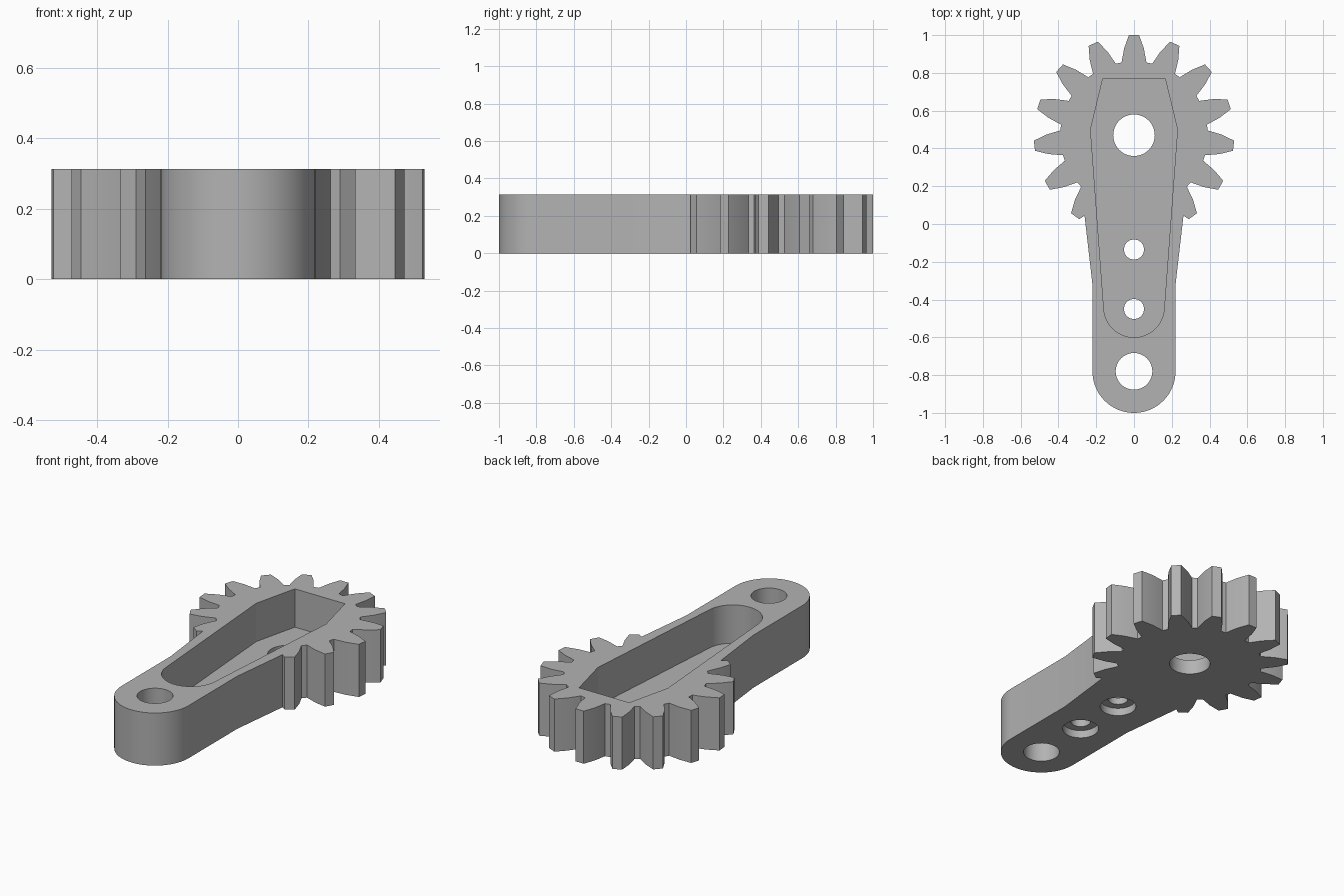
import bpy
import bmesh
from math import sin, cos, pi, radians

cube = bpy.data.objects.get("Cube")
if cube:
    bpy.data.objects.remove(cube, do_unlink=True)

HEIGHT = 0.313
FLOOR = 0.085
GEAR_Y = 0.47
TEETH = 15

grey = bpy.data.materials.new("plain_grey")
grey.use_nodes = True
grey.diffuse_color = (0.45, 0.45, 0.45, 1)
grey.node_tree.nodes["Principled BSDF"].inputs["Base Color"].default_value = (0.45, 0.45, 0.45, 1)


def prism(name, outline, bottom, top):
    """Extrude a flat outline between two heights."""
    bm = bmesh.new()
    face = bm.faces.new([bm.verts.new((x, y, bottom)) for x, y in outline])
    side = bmesh.ops.extrude_face_region(bm, geom=[face])["geom"]
    verts = [v for v in side if isinstance(v, bmesh.types.BMVert)]
    bmesh.ops.translate(bm, verts=verts, vec=(0, 0, top - bottom))
    bmesh.ops.recalc_face_normals(bm, faces=bm.faces)
    mesh = bpy.data.meshes.new(name)
    bm.to_mesh(mesh)
    bm.free()
    mesh.materials.append(grey)
    obj = bpy.data.objects.new(name, mesh)
    bpy.context.collection.objects.link(obj)
    return obj


def arc(y, r, start, end, steps):
    angles = [radians(start + (end - start) * i / steps) for i in range(steps + 1)]
    return [(r * cos(a), y + r * sin(a)) for a in angles]


def circle(y, r):
    return arc(y, r, 0, 360, 48)[:-1]


def tooth(angle):
    """One tapered tooth with slightly bulging flanks, anticlockwise."""
    flank = [(0.385, 0.066), (0.46, 0.052), (0.53, 0.027)]
    points = [(r, -w) for r, w in flank] + [(r, w) for r, w in reversed(flank)]
    c, s = cos(angle), sin(angle)
    return [(r * c - w * s, GEAR_Y + r * s + w * c) for r, w in points]


# Outline: toothed sector, then the tapering arm with a round end
teeth = []
for k in range(-6, 7):
    teeth += tooth(pi / 2 + k * 2 * pi / TEETH)
teeth = teeth[2:-2]          # the outermost flanks run into the arm
outline = teeth + [(-0.262, 0.045), (-0.22, -0.32)]
outline += arc(-0.78, 0.22, 180, 360, 32)
outline += [(0.22, -0.32), (0.262, 0.045)]
body = prism("gear_arm", outline, 0, HEIGHT)

# Pocket sunk in the top
pocket = [(0.23, 0.5), (0.165, 0.77), (-0.165, 0.77), (-0.23, 0.5)]
pocket += arc(-0.44, 0.16, 184, 356, 32)
cutters = [prism("pocket_cutter", pocket, FLOOR, 0.5)]

# Shaft hole, end hole and two counterbored screw holes
for name, y, r, top in (
    ("shaft_hole", GEAR_Y, 0.11, 0.5),
    ("end_hole", -0.78, 0.097, 0.5),
    ("upper_screw_hole", -0.135, 0.053, 0.5),
    ("lower_screw_hole", -0.45, 0.053, 0.5),
    ("upper_counterbore", -0.135, 0.097, 0.045),
    ("lower_counterbore", -0.45, 0.097, 0.045),
):
    cutters.append(prism(name, circle(y, r), -0.1, top))

bpy.ops.object.select_all(action='DESELECT')
body.select_set(True)
bpy.context.view_layer.objects.active = body
for cutter in cutters:
    cutter.hide_render = True
    mod = body.modifiers.new(cutter.name, 'BOOLEAN')
    mod.operation = 'DIFFERENCE'
    mod.solver = 'EXACT'
    mod.object = cutter
    bpy.ops.object.modifier_apply(modifier=mod.name)
    bpy.data.objects.remove(cutter, do_unlink=True)

bpy.ops.object.shade_smooth_by_angle(angle=radians(12))
